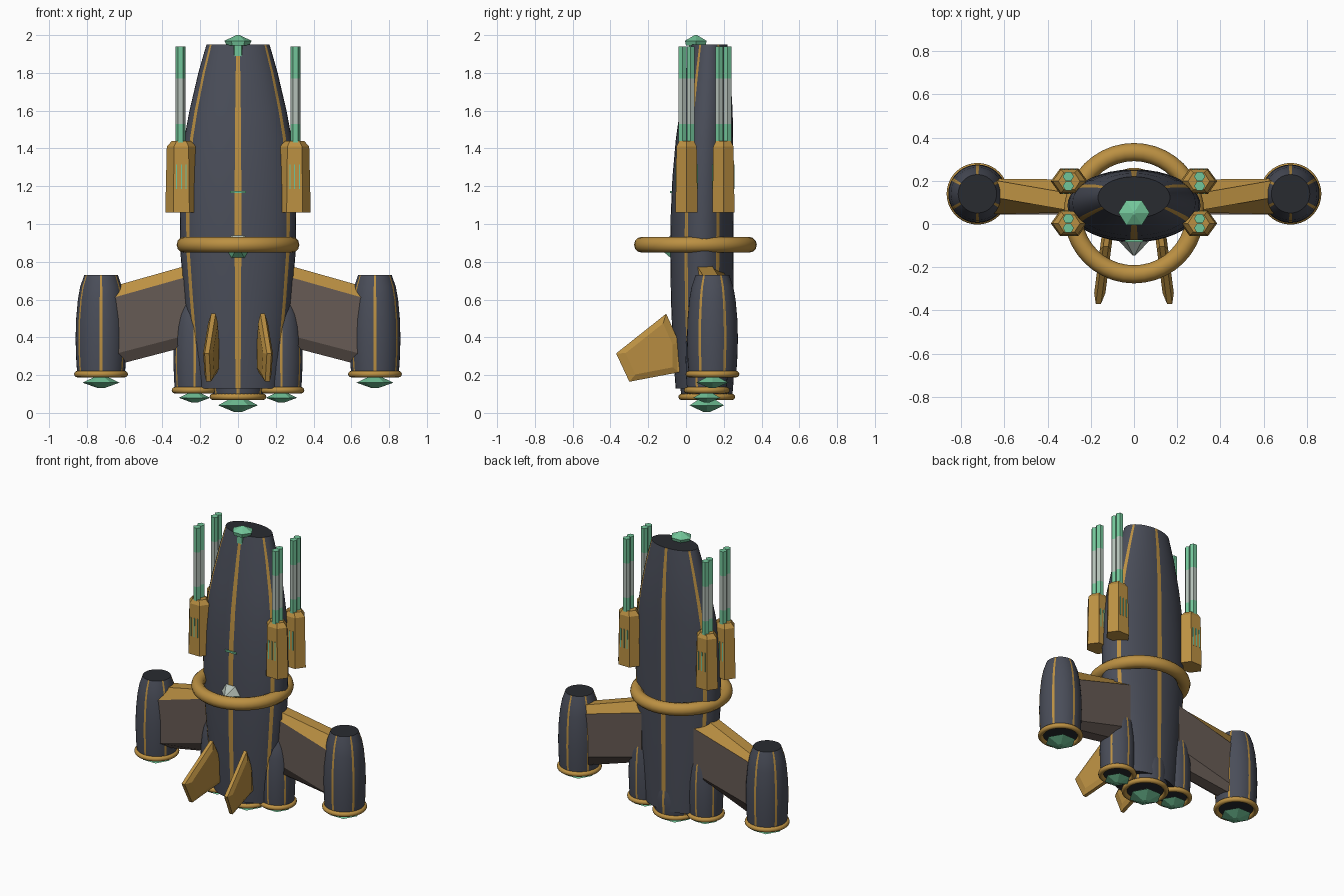
import bpy, bmesh, math
from mathutils import Vector

if "Cube" in bpy.data.objects:
    bpy.data.objects.remove(bpy.data.objects["Cube"])


def material(name, r, g, b):
    m = bpy.data.materials.new(name)
    m.diffuse_color = (r, g, b, 1)
    m.use_nodes = True
    m.node_tree.nodes["Principled BSDF"].inputs["Base Color"].default_value = m.diffuse_color
    return m


NAVY = material("slate_hull", .068, .075, .1)
BLACK = material("dark_cap", .022, .024, .03)
GOLD = material("gold_trim", .5, .28, .055)
GREEN = material("green_crystal", .17, .56, .32)
PALE = material("pale_glass", .46, .53, .48)
BROWN = material("wing_brown", .135, .105, .09)


def skin(name, loops, mats, rule=None, smooth=False):
    """Bridge closed loops of points; rule(ring, column) picks the material, ring -1 = start cap, -2 = end cap."""
    bm = bmesh.new()
    rows = [[bm.verts.new(p) for p in loop] for loop in loops]
    n = len(rows[0])
    pick = rule or (lambda i, j: 0)
    for i in range(len(rows) - 1):
        for j in range(n):
            k = (j + 1) % n
            f = bm.faces.new((rows[i][j], rows[i][k], rows[i + 1][k], rows[i + 1][j]))
            f.material_index = pick(i, j)
    for i, row in ((-1, rows[0]), (-2, rows[-1])):
        f = bm.faces.new(row)
        f.material_index = pick(i, 0)
    bmesh.ops.recalc_face_normals(bm, faces=bm.faces)
    me = bpy.data.meshes.new(name)
    bm.to_mesh(me)
    bm.free()
    for m in mats:
        me.materials.append(m)
    ob = bpy.data.objects.new(name, me)
    bpy.context.collection.objects.link(ob)
    if smooth:
        bpy.ops.object.select_all(action='DESELECT')
        ob.select_set(True)
        bpy.context.view_layer.objects.active = ob
        bpy.ops.object.shade_smooth_by_angle(angle=math.radians(35))
    return ob


HEX = [60 * k for k in range(6)]
# six narrow stripe columns, each followed by six plain columns
STRIPED = []
for k in range(6):
    a = 30 + 60 * k
    STRIPED += [a - 3.3, a + 3.3] + [a + 3.3 + 53.4 * t / 6 for t in range(1, 6)]


def tower(name, x, rings, mats, angles=HEX, rule=None, smooth=False):
    """Stack of elliptical sections; each ring is (z, x radius, y radius, y centre)."""
    loops = [[(x + rx * math.cos(math.radians(a)), cy + ry * math.sin(math.radians(a)), z)
              for a in angles] for z, rx, ry, cy in rings]
    return skin(name, loops, mats, rule, smooth)


def striped(i, j):
    return 2 if i < 0 else (1 if j % 7 == 0 else 0)


def torus(name, x, y, z, major, minor):
    bpy.ops.mesh.primitive_torus_add(location=(x, y, z), major_radius=major, minor_radius=minor,
                                     major_segments=40, minor_segments=12)
    ob = bpy.context.object
    ob.name = name
    ob.data.materials.append(GOLD)
    bpy.ops.object.shade_smooth()


def plate(name, x, y, z, sx, sy, sz, mat):
    bpy.ops.mesh.primitive_cube_add(size=1, location=(x, y, z))
    ob = bpy.context.object
    ob.name = name
    ob.scale = (sx, sy, sz)
    ob.data.materials.append(mat)


# main hull
tower("hull", 0, [(.13, .23, .15, .095), (.3, .255, .158, .09), (.6, .285, .165, .085),
                  (.85, .305, .168, .084), (1.05, .308, .167, .086), (1.25, .302, .162, .09),
                  (1.45, .285, .152, .098), (1.6, .257, .14, .107), (1.8, .21, .118, .117),
                  (1.95, .167, .096, .123)],
      (NAVY, GOLD, BLACK), STRIPED, striped, True)
torus("hull_ring", 0, .05, .89, .283, .042)


# engines: striped body, gold ring and crystal exhaust
def engine(name, x, y, z, r, h):
    prof = [(0, .93), (.12, .97), (.35, 1), (.55, .98), (.75, .91), (.88, .82), (1, .66)]
    tower(name + "_body", x, [(z + h * t, r * s, r * s, y) for t, s in prof],
          (NAVY, GOLD, BLACK), STRIPED, striped, True)
    torus(name + "_ring", x, y, z, r * .93, .017)


def gem(name, x, y, z, r, h):
    tower(name, x, [(z - h, r * .2, r * .2, y), (z, r, r, y), (z + h, r * .4, r * .4, y)], (GREEN,))


engine("main_engine", 0, .11, .085, .143, .3)
gem("main_exhaust", 0, .11, .04, .105, .035)
for s in (-1, 1):
    engine("side_engine", s * .23, .11, .12, .112, .45)
    gem("side_exhaust", s * .23, .11, .08, .083, .025)
    engine("wing_pod", s * .725, .14, .205, .135, .525)
    gem("pod_exhaust", s * .725, .14, .16, .098, .028)

    # wings with a gold upper edge
    def section(x, c, zb, zt):
        lo, hi = (.055, .205) if x < .5 else (.045, .21)
        pts = [(c - .04, zt), (c + .04, zt), (hi, zt - .06), (hi, zb + .06),
               (c + .04, zb), (c - .04, zb), (lo, zb + .06), (lo, zt - .06)]
        return [(s * x, y, z) for y, z in pts]
    skin("wing", [section(.2, .085, .37, .8), section(.66, .165, .25, .67)], (BROWN, GOLD),
         lambda i, j: 1 if i >= 0 and j in (0, 1, 7) else 0)

    # lower fins, thickest in the middle and splayed outwards
    outline = [(-.105, .525), (-.037, .375), (-.037, .215), (-.3, .165), (-.37, .315)]
    cy, cz = -.17, .32

    def fin_loop(off, k):
        loop = []
        for y, z in outline:
            y, z = cy + (y - cy) * k, cz + (z - cz) * k
            loop.append((s * (.122 - .13 * (y + .04) + off), y, z))
        return loop
    skin("fin", [fin_loop(-.026, .75), fin_loop(-.012, 1), fin_loop(.012, 1), fin_loop(.026, .75)], (GOLD,))
    # root block joining the fin to the hull
    skin("fin_root", [[(s * (.122 + dx), y, z) for dx, z in
                       ((-.018, .22), (.018, .22), (.018, .37), (-.018, .37))]
                      for y in (-.045, .03)], (GOLD,))

    # launchers with paired tubes and thin marker strips
    for y in (.003, .198):
        x = s * .3
        tower("launcher", x, [(1.06, .085, .068, y), (1.41, .077, .062, y), (1.44, .05, .045, y)], (GOLD,))
        for d in (-.022, .022):
            tower("launch_tube", s * .304, [(z, .026, .024, y + d) for z in (1.42, 1.53, 1.77, 1.94)],
                  (GREEN, PALE), HEX, lambda i, j: 1 if i == 1 else 0)
        for d in (-.025, 0, .025):
            for f in (-1, 1):
                plate("launcher_mark", x + d, y + f * .0565, 1.25, .006, .006, .13, GREEN)

# nose crystal and its shaft
tower("nose_shaft", 0, [(1.8, .038, .045, .055), (1.96, .038, .045, .055)], (GREEN,))
tower("nose_crystal", 0, [(1.945, .06, .06, .052), (1.97, .072, .066, .052), (2.0, .008, .008, .052)], (GREEN,))

# front crystal pointing forward, pale on its upper facets
loops = []
for y, r in ((-.03, .05), (-.07, .08), (-.145, .006)):
    loops.append([(r * math.cos(math.radians(a)), y, .88 + r * math.sin(math.radians(a))) for a in HEX])
skin("front_crystal", loops, (GREEN, PALE), lambda i, j: 1 if i >= 0 and j < 3 else 0)

# small marker bar on the hull front
plate("hull_mark", 0, -.079, 1.17, .085, .009, .012, GREEN)
